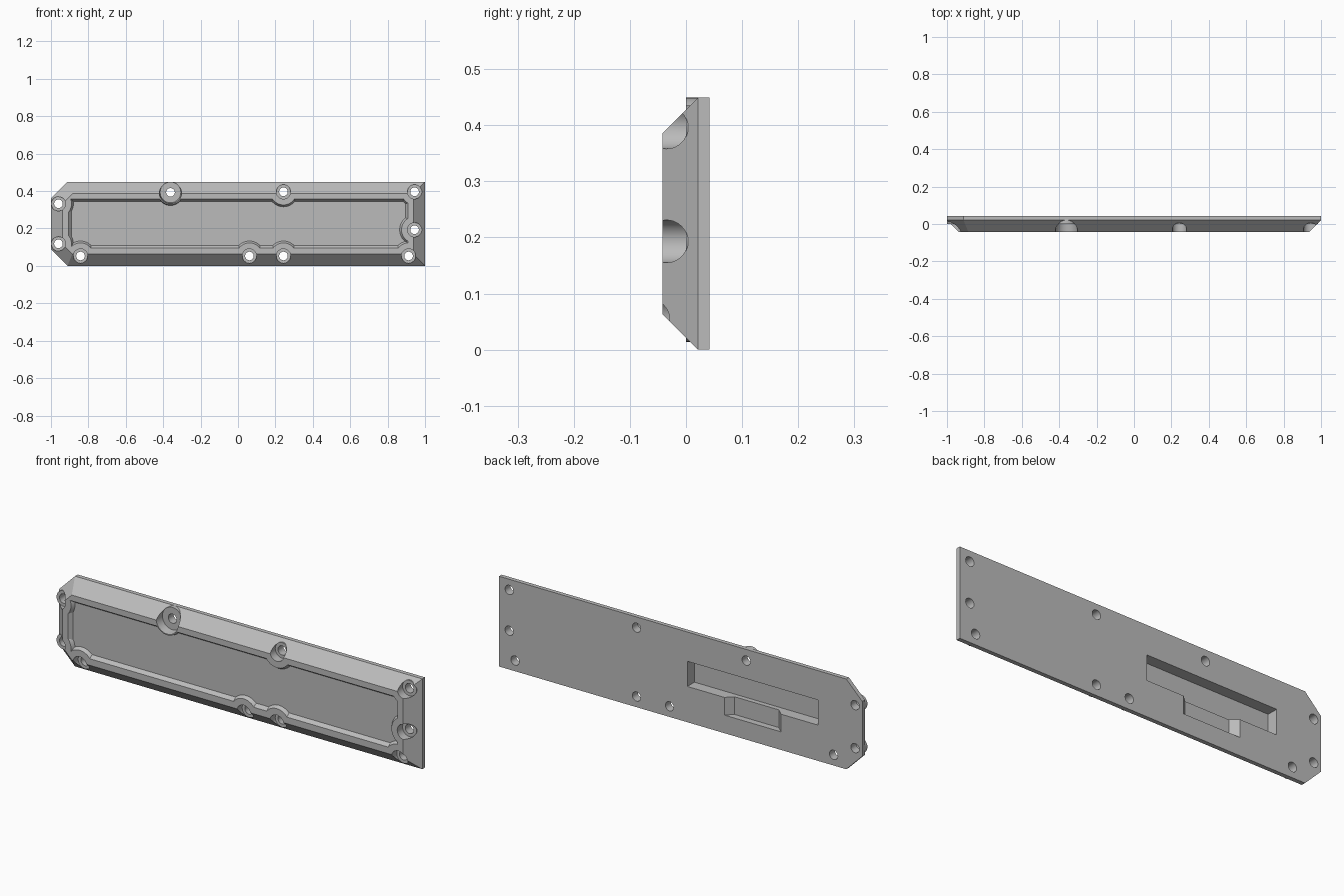
import bpy, math

if "Cube" in bpy.data.objects:
    bpy.data.objects.remove(bpy.data.objects["Cube"])

grey = bpy.data.materials.new("plain_grey")
grey.diffuse_color = (0.5, 0.5, 0.5, 1)
grey.use_nodes = True
grey.node_tree.nodes["Principled BSDF"].inputs["Base Color"].default_value = grey.diffuse_color


def loft(name, rings):
    """Closed solid through rings [(y, [(x, z), ...]), ...] of equal length, y ascending."""
    n = len(rings[0][1])
    verts = [(x, y, z) for y, ring in rings for x, z in ring]
    faces = [tuple(range(n)), tuple(reversed(range(len(verts) - n, len(verts))))]
    for k in range(len(rings) - 1):
        for i in range(n):
            a, b = k * n + i, k * n + (i + 1) % n
            faces.append((b, a, a + n, b + n))
    me = bpy.data.meshes.new(name)
    me.from_pydata(verts, [], faces)
    me.materials.append(grey)
    ob = bpy.data.objects.new(name, me)
    bpy.context.collection.objects.link(ob)
    return ob


def circle(x, z, r, n=40):
    return [(x + r * math.cos(2 * math.pi * i / n), z + r * math.sin(2 * math.pi * i / n)) for i in range(n)]


def cone(x, z, y0, r0, y1, r1):
    return loft("round", [(y0, circle(x, z, r0)), (y1, circle(x, z, r1))])


def rect(x0, x1, z0, z1):
    return [(x0, z0), (x1, z0), (x1, z1), (x0, z1)]


def boolean(target, tool, op):
    m = target.modifiers.new("bool", 'BOOLEAN')
    m.operation, m.object, m.solver = op, tool, 'EXACT'
    bpy.context.view_layer.objects.active = target
    bpy.ops.object.modifier_apply(modifier="bool")
    bpy.data.objects.remove(tool)


def outline(d):
    """Plate outline with two clipped left corners, inset by d."""
    c = 0.088 - d * (2 - math.sqrt(2))
    l, r, b, t = -1 + d, 1 - d, d, 0.449 - d
    return [(l + c, b), (r, b), (r, t), (l + c, t), (l, t - c), (l, b + c)]


# x, z, bore radius at face, boss radius, rim radius at face, rim radius at pocket floor
std = (0.038, 0.039, 0.07, 0.08)
holes = [(x, z) + std for x, z in [
    (0.243, 0.396), (0.944, 0.396), (0.944, 0.193), (0.912, 0.053), (0.243, 0.053),
    (0.061, 0.053), (-0.842, 0.053), (-0.96, 0.332), (-0.96, 0.118)]]
holes.append((-0.361, 0.393, 0.062, 0.056, 0.066, 0.07))

# bevelled plate
F, B, FLOOR = -0.042, 0.042, -0.025
plate = loft("cover_plate", [(F, outline(0.063)), (0.021, outline(0)), (B, outline(0))])

# front pocket, leaving a rim around every screw hole
e = 0.01
pocket = loft("front_pocket", [
    (F - e, rect(-0.915, 0.915, 0.087, 0.364)),
    (FLOOR, rect(-0.89, 0.895, 0.11, 0.345))])
for x, z, bore, boss, r0, r1 in holes:
    s = (r1 - r0) / (FLOOR - F)
    boolean(pocket, cone(x, z, F - 2 * e, r0 - 2 * e * s, FLOOR + e, r1 + e * s), 'DIFFERENCE')
boolean(plate, pocket, 'DIFFERENCE')

# counterbores, low bosses and through holes
for x, z, bore, boss, r0, r1 in holes:
    inner = min(bore, boss - 0.001)
    boolean(plate, cone(x, z, F - e, bore, 0.002, inner), 'DIFFERENCE')
    boolean(plate, cone(x, z, 0, boss, 0.033, boss), 'UNION')
    boolean(plate, cone(x, z, -0.1, 0.023, 0.1, 0.023), 'DIFFERENCE')

# back recess with a shallower tapered one below it
boolean(plate, loft("back_recess", [
    (-0.014, rect(-0.755, -0.037, 0.178, 0.303)),
    (B + e, rect(-0.755, -0.037, 0.178, 0.303))]), 'DIFFERENCE')
boolean(plate, loft("lower_recess", [
    (0.010, rect(-0.518, -0.275, 0.09, 0.2)),
    (B, rect(-0.553, -0.24, 0.09, 0.2)),
    (B + e, rect(-0.564, -0.229, 0.09, 0.2))]), 'DIFFERENCE')

# smooth round walls, centre on y = 0
plate.select_set(True)
bpy.context.view_layer.objects.active = plate
bpy.ops.object.shade_smooth_by_angle(angle=math.radians(25))
